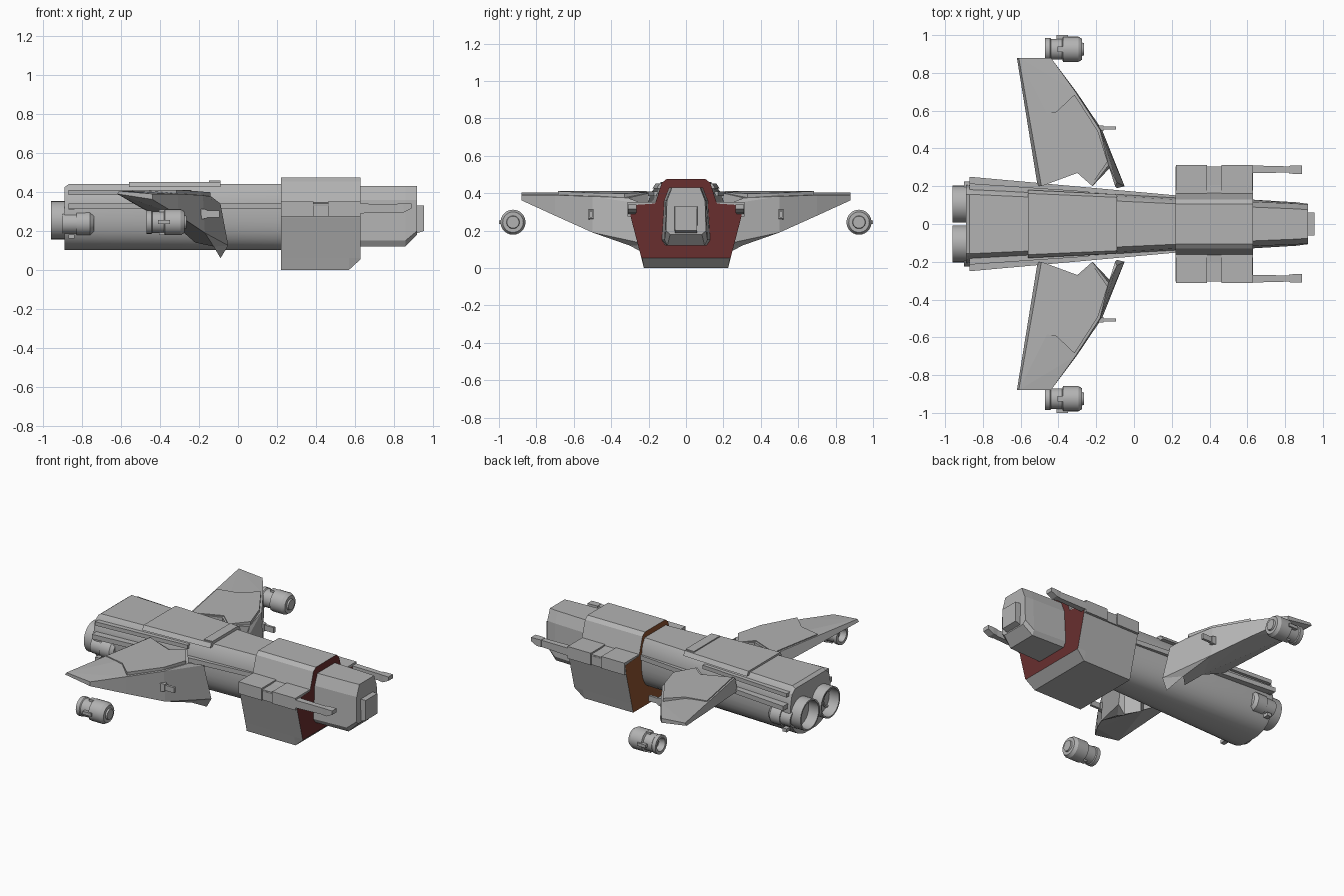
import bpy, bmesh, math
from mathutils import Vector


def material(name, rgb):
    m = bpy.data.materials.new(name)
    m.diffuse_color = (*rgb, 1)
    return m


GREY = material("hull_grey", (0.45, 0.45, 0.45))
RED = material("dark_red", (0.14, 0.028, 0.028))
RUST = material("rust_orange", (0.27, 0.085, 0.03))


def finish(name, bm, smooth=30):
    bmesh.ops.recalc_face_normals(bm, faces=bm.faces)
    me = bpy.data.meshes.new(name)
    bm.to_mesh(me)
    bm.free()
    ob = bpy.data.objects.new(name, me)
    bpy.context.collection.objects.link(ob)
    me.materials.append(GREY)
    if smooth:
        bpy.ops.object.select_all(action='DESELECT')
        ob.select_set(True)
        bpy.context.view_layer.objects.active = ob
        bpy.ops.object.shade_smooth_by_angle(angle=math.radians(smooth))
    return ob


def loft(name, rings, smooth=0, caps=True):
    """Skin closed rings of 3D points, with end caps."""
    bm = bmesh.new()
    vs = [[bm.verts.new(p) for p in r] for r in rings]
    n = len(vs[0])
    for a, b in zip(vs, vs[1:]):
        for i in range(n):
            j = (i + 1) % n
            bm.faces.new((a[i], a[j], b[j], b[i]))
    if caps:
        bm.faces.new(vs[0])
        bm.faces.new(vs[-1])
    return finish(name, bm, smooth)


def ring(x, half):
    """Symmetric cross-section from its right half, bottom to top."""
    return [(x, y, z) for y, z in half] + [(x, -y, z) for y, z in reversed(half)]


def beam(name, *ends):
    """Box along x; each end is (x, y0, y1, z0, z1)."""
    return loft(name, [[(x, a, c), (x, b, c), (x, b, d), (x, a, d)]
                       for x, a, b, c, d in ends])


def turned(name, y, z, profile, segs=24):
    """Revolve (x, radius) pairs about an axis along x."""
    rings = [[(x, y + r * math.cos(2 * math.pi * i / segs),
               z + r * math.sin(2 * math.pi * i / segs)) for i in range(segs)]
             for x, r in profile]
    return loft(name, rings, 30)


# Fuselage: round belly and faceted shoulders
def hull_half(w):
    belly = []
    for i in range(9):
        a = math.radians(10 * i + 10)
        belly.append((w * math.sin(a) ** 0.75, 0.30 - 0.20 * max(0, math.cos(a)) ** 0.8))
    return belly + [(w * 0.98, 0.345), (w * 0.92, 0.40), (w * 0.76, 0.44)]


rear = [(y, min(z, 0.425)) for y, z in hull_half(0.205)]
loft("fuselage", [ring(-0.89, rear), ring(-0.87, hull_half(0.207)),
                  ring(-0.09, hull_half(0.16)), ring(0.24, hull_half(0.14))], 25)

# Dorsal cover and its raised front lip
loft("dorsal_cover", [ring(x, [(w, 0.425), (w * 0.9, 0.452)])
                      for x, w in [(-0.56, 0.18), (-0.09, 0.157)]])
beam("dorsal_lip", (-0.15, -0.135, 0.135, 0.44, 0.459), (-0.09, -0.13, 0.13, 0.44, 0.459))

# Collar around the forward hull, with coloured end faces
collar_half = [(0.225, 0.0), (0.24, 0.06), (0.295, 0.27), (0.305, 0.335),
               (0.165, 0.345), (0.13, 0.455), (0.105, 0.475)]
front_half = [(0.235, 0.055)] + collar_half[1:]
collar = loft("collar", [ring(0.22, collar_half), ring(0.57, collar_half),
                         ring(0.63, front_half)])
collar.data.materials.append(RED)
collar.data.materials.append(RUST)
for f in collar.data.polygons:
    f.material_index = 1 if f.normal.x > 0.95 else 2 if f.normal.x < -0.95 else 0

# Nose with cut-back chin and front plate
nose = [(0.11, 0.12), (0.13, 0.15), (0.117, 0.36), (0.09, 0.43)]
loft("nose", [ring(0.61, nose),
              ring(0.86, [(0.10, 0.12), (0.115, 0.15), (0.108, 0.36), (0.08, 0.43)]),
              ring(0.92, [(0.085, 0.18), (0.107, 0.20), (0.102, 0.36), (0.075, 0.43)])])
loft("nose_plate", [ring(0.91, [(0.06, 0.185), (0.062, 0.33)]),
                    ring(0.955, [(0.06, 0.20), (0.06, 0.33)])])

# Wing outline: upper and lower corner positions, from rear root around the tip
WING_TOP = [(-0.49, 0.20, 0.405), (-0.61, 0.88, 0.405), (-0.44, 0.88, 0.39),
            (-0.31, 0.70, 0.39), (-0.18, 0.50, 0.383), (-0.09, 0.22, 0.34),
            (-0.10, 0.20, 0.33), (-0.135, 0.31, 0.375), (-0.22, 0.20, 0.40),
            (-0.30, 0.27, 0.405)]
WING_LOW = [(-0.51, 0.20, 0.325), (-0.62, 0.88, 0.39), (-0.44, 0.88, 0.362),
            (-0.305, 0.70, 0.28), (-0.17, 0.50, 0.19), (-0.05, 0.20, 0.125),
            (-0.09, 0.19, 0.06), (-0.125, 0.30, 0.12), (-0.22, 0.20, 0.14),
            (-0.30, 0.27, 0.21)]
PANEL = [(-0.48, 0.21), (-0.545, 0.565), (-0.41, 0.595), (-0.315, 0.685),
         (-0.19, 0.49), (-0.14, 0.33), (-0.22, 0.215), (-0.30, 0.285)]


def wing(s):
    bm = bmesh.new()
    top = [bm.verts.new((x, s * y, z)) for x, y, z in WING_TOP]
    low = [bm.verts.new((x, s * y, z)) for x, y, z in WING_LOW]
    n = len(top)
    for i in range(n):
        j = (i + 1) % n
        bm.faces.new((top[i], top[j], low[j], low[i]))
    # Both skins share one fan layout that respects the root notch
    for v in (top, low):
        for q in [(0, 1, 9), (1, 2, 3), (1, 3, 9), (3, 4, 9), (4, 8, 9),
                  (4, 7, 8), (4, 5, 7), (5, 6, 7)]:
            bm.faces.new([v[k] for k in q])
    finish("wing", bm, 0)
    # Raised inboard skin panel
    lift = [[(x, s * y, z - 0.02 * max(0, x + 0.3) * 4) for x, y in PANEL]
            for z in (0.39, 0.411)]
    loft("wing_panel", lift)


# Parts that repeat on both sides
for s in (1, -1):
    wing(s)
    # Forward guns and the blocks holding them
    y0, y1 = s * 0.27, s * 0.31
    for x0, x1, w, zt in [(0.222, 0.387, 0.312, 0.352), (0.387, 0.463, 0.304, 0.342),
                          (0.463, 0.628, 0.312, 0.352)]:
        beam("gun_housing", (x0, s * 0.16, s * w, 0.275, zt), (x1, s * 0.16, s * w, 0.275, zt))
    beam("gun_barrel", (0.62, y0, y1, 0.29, 0.34), (0.82, s * 0.272, s * 0.305, 0.295, 0.338))
    beam("gun_tip", (0.82, s * 0.268, s * 0.308, 0.295, 0.34),
         (0.85, y0 - s * 0.005, y1, 0.295, 0.34), (0.89, y0 - s * 0.005, y1, 0.315, 0.34))

    # Long side rails
    beam("side_rail", (-0.87, s * 0.19, s * 0.25, 0.312, 0.342),
         (0.24, s * 0.12, s * 0.15, 0.312, 0.342))
    beam("upper_rail", (-0.87, s * 0.17, s * 0.215, 0.385, 0.41),
         (-0.24, s * 0.14, s * 0.172, 0.385, 0.41))

    # Wing gun
    beam("wing_gun_mount", (-0.24, s * 0.49, s * 0.525, 0.25, 0.32),
         (-0.16, s * 0.495, s * 0.52, 0.265, 0.31))
    beam("wing_gun", (-0.18, s * 0.50, s * 0.516, 0.27, 0.305),
         (-0.095, s * 0.50, s * 0.516, 0.27, 0.305))

    # Main engine nozzle, hollow at the rear
    turned("engine_nozzle", s * 0.105, 0.255,
           [(-0.84, 0.085), (-0.96, 0.088), (-0.96, 0.098), (-0.86, 0.098)][::-1]
           , 32)
    # Small side thruster on the tail
    turned("tail_thruster", s * 0.17, 0.24,
           [(-0.87, 0.035), (-0.90, 0.045), (-0.90, 0.055), (-0.83, 0.055),
            (-0.83, 0.062), (-0.76, 0.062), (-0.74, 0.045)])
    for z in (0.16, 0.31):
        beam("thruster_tab", (-0.87, s * 0.18, s * 0.215, z, z + 0.022),
             (-0.84, s * 0.18, s * 0.215, z, z + 0.022))

    # Free-standing wingtip pod
    turned("wingtip_pod", s * 0.925, 0.245,
           [(-0.43, 0.035), (-0.47, 0.042), (-0.47, 0.06), (-0.445, 0.06),
            (-0.44, 0.055), (-0.38, 0.055), (-0.375, 0.067), (-0.295, 0.067),
            (-0.275, 0.055), (-0.275, 0.035), (-0.265, 0.032)])
    beam("pod_latch", (-0.41, s * 0.97, s * 1.0, 0.235, 0.255),
         (-0.35, s * 0.97, s * 1.0, 0.235, 0.255))
    for z in (0.18, 0.295):
        beam("pod_tab", (-0.405, s * 0.91, s * 0.94, z, z + 0.016),
             (-0.375, s * 0.91, s * 0.94, z, z + 0.016))
